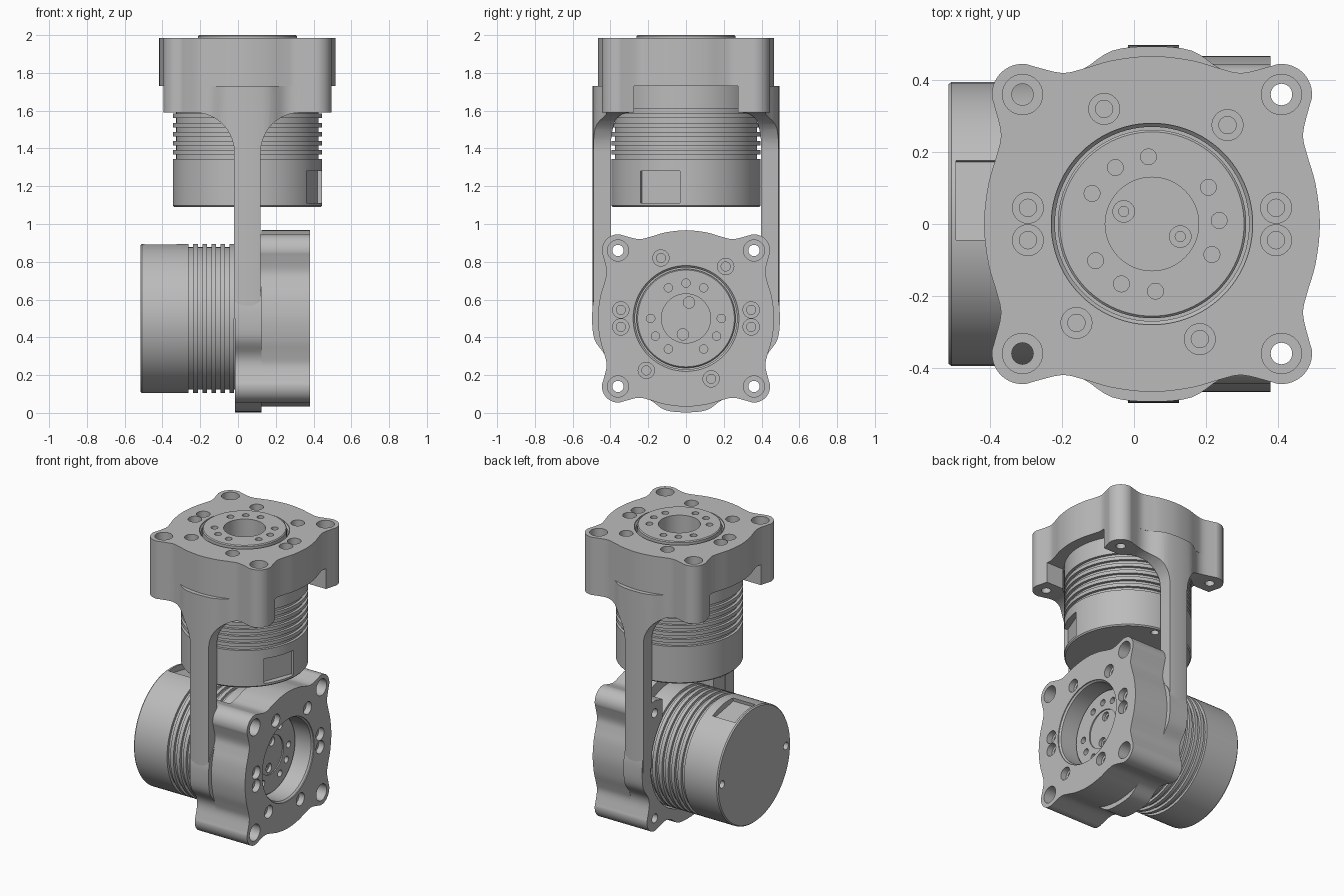
import bpy
import bmesh
from math import sin, cos, pi, radians
from mathutils import Matrix, Vector

if "Cube" in bpy.data.objects:
    bpy.data.objects.remove(bpy.data.objects["Cube"])

grey = bpy.data.materials.new("machined grey")
grey.use_nodes = True
COLOUR = (0.5, 0.5, 0.5, 1)
grey.diffuse_color = COLOUR
grey.node_tree.nodes["Principled BSDF"].inputs["Base Color"].default_value = COLOUR

parts = []


def make(name, bm):
    bmesh.ops.recalc_face_normals(bm, faces=bm.faces)
    me = bpy.data.meshes.new(name)
    bm.to_mesh(me)
    bm.free()
    ob = bpy.data.objects.new(name, me)
    bpy.context.scene.collection.objects.link(ob)
    me.materials.append(grey)
    return ob


def lathe(name, profile, steps=96):
    """Revolve (radius, height) points around z."""
    bm = bmesh.new()
    vs = [bm.verts.new((r, 0, z)) for r, z in profile]
    es = [bm.edges.new(pair) for pair in zip(vs, vs[1:])]
    bmesh.ops.spin(bm, geom=vs + es, cent=(0, 0, 0), axis=(0, 0, 1),
                   angle=2 * pi, steps=steps)
    bmesh.ops.remove_doubles(bm, verts=bm.verts, dist=1e-5)
    return make(name, bm)


def prism(name, outline, z0, z1):
    bm = bmesh.new()
    face = bm.faces.new([bm.verts.new((x, y, z0)) for x, y in outline])
    top = bmesh.ops.extrude_face_region(bm, geom=[face])["geom"]
    bmesh.ops.translate(bm, vec=(0, 0, z1 - z0),
                        verts=[v for v in top if isinstance(v, bmesh.types.BMVert)])
    return make(name, bm)


def box(x0, x1, y0, y1, z0, z1):
    return prism("cutter", [(x0, y0), (x1, y0), (x1, y1), (x0, y1)], z0, z1)


def pins(spots, radius, z0, z1):
    """Round cutters at the given places."""
    bm = bmesh.new()
    for x, y in spots:
        bmesh.ops.create_cone(bm, cap_ends=True, segments=32, radius1=radius,
                              radius2=radius, depth=z1 - z0,
                              matrix=Matrix.Translation((x, y, (z0 + z1) / 2)))
    return make("cutter", bm)


def carve(ob, cutter, operation="DIFFERENCE"):
    mod = ob.modifiers.new("carve", "BOOLEAN")
    mod.operation, mod.object, mod.solver = operation, cutter, "EXACT"
    bpy.context.view_layer.update()
    done = ob.evaluated_get(bpy.context.evaluated_depsgraph_get())
    me = bpy.data.meshes.new_from_object(done)
    ob.modifiers.clear()
    ob.data = me
    bpy.data.objects.remove(cutter)


def place(ob, matrix):
    ob.data.transform(matrix)
    parts.append(ob)


def polar(r, degrees):
    return r * cos(radians(degrees)), r * sin(radians(degrees))


BOSS = 0.36
CORNERS = [(sx * BOSS, sy * BOSS) for sx in (-1, 1) for sy in (-1, 1)]


def flange_outline(bulge):
    """Square of bowed sides with a round boss at each corner."""
    side = [(bulge, 0), (bulge - 0.012, 0.11), (0.432, 0.19), (0.42, 0.25)]
    arc = [(BOSS + x, BOSS + y) for x, y in (polar(0.085, a) for a in range(-25, 116, 20))]
    quarter = side + arc + [(y, x) for x, y in side[:0:-1]]
    ring = []
    for k in range(4):
        turn = Matrix.Rotation(k * pi / 2, 2)
        ring += [turn @ Vector(p) for p in quarter]
    out = []
    n = len(ring)
    for i in range(n):  # smooth curve through the points
        a, b, c, d = (ring[(i + j) % n] for j in (-1, 0, 1, 2))
        for t in (0, 0.25, 0.5, 0.75):
            out.append(0.5 * (2 * b + (c - a) * t + (2 * a - 5 * b + 4 * c - d) * t * t
                              + (3 * b - a - 3 * c + d) * t ** 3))
    return out


def actuator(label, matrix, pocket_angle, bolt_angle, screw_angle, raised):
    # Mounting flange with bore and counterbored holes
    flange = prism(label + "_flange", flange_outline(0.467), -0.255, 0)
    carve(flange, lathe("cutter", [(0, 0.05), (0.28, 0.05), (0.28, -0.006),
                                   (0.27, -0.016), (0.27, -0.16), (0, -0.16)]))
    holes = [(s * 0.345, y) for s in (-1, 1) for y in (-0.045, 0.045)]
    holes += [(s * x, s * y) for s in (-1, 1) for x, y in ((-0.133, 0.32), (0.21, 0.275))]
    for spots, wide, narrow, depth, end in ((CORNERS, 0.056, 0.03, 0.1, 0.3),
                                            (holes, 0.043, 0.024, 0.04, 0.12)):
        carve(flange, pins(spots, wide, -depth, 0.05))
        carve(flange, pins(spots, narrow, -end, 0.05))
    place(flange, matrix)

    # Output hub: raised ring or sunken disc
    floor, top = -0.135, (0.015 if raised else -0.127)
    hub = lathe(label + "_hub", [(0, floor), (0.13, floor), (0.13, top), (0.256, top),
                                 (0.262, top - 0.006), (0.262, -0.2), (0, -0.2)])
    bolts = [polar(0.187, bolt_angle + 120 * i + 30 * j) for i in range(3) for j in range(3)]
    carve(hub, pins(bolts, 0.022, top - 0.05, top + 0.05))
    screws = [polar(0.086, screw_angle + a) for a in (0, 180)]
    carve(hub, pins(screws, 0.03, floor - 0.02, floor + 0.05))
    carve(hub, pins(screws, 0.014, floor - 0.04, floor + 0.05))
    place(hub, matrix)

    # Motor housing with cooling fins
    profile = [(0, -0.25), (0.395, -0.25)]
    for k in range(6):
        z = -0.377 - 0.048 * k
        profile += [(0.395, z), (0.377, z), (0.377, z - 0.024), (0.395, z - 0.024)]
    profile += [(0.395, -0.888), (0.388, -0.896), (0, -0.896)]
    housing = lathe(label + "_housing", profile)
    pocket = box(0.355, 0.5, -0.112, 0.112, -0.875, -0.705)
    pocket.data.transform(Matrix.Rotation(radians(pocket_angle), 4, "Z"))
    carve(housing, pocket)
    back = [polar(0.345, pocket_angle + 100 + a) for a in (0, 180)]
    carve(housing, pins(back, 0.025, -1, -0.86))
    place(housing, matrix)


# Upper actuator points up, lower one points along +x
UPPER = Matrix.Translation((0.05, 0, 1.985))
LOWER = Matrix(((0, 0, 1, 0.38), (1, 0, 0, 0), (0, 1, 0, 0.5), (0, 0, 0, 1)))
actuator("upper", UPPER, -21, 93, 156, True)
actuator("lower", LOWER, 80, 60, 79, False)

# Bracket arms: flared at the top, straight below
half = [(0.6, -0.2), (0.6, -0.395)]
half += [(0.28 - x, -0.605 + y) for x, y in (polar(0.21, a) for a in range(90, -1, -9))]
half += [(0.07, -1.6)]
shape = half + [(-x, z) for x, z in reversed(half)]
arms = prism("bracket_arms", flange_outline(0.494), -1.485, -0.255)
silhouette = prism("cutter", shape, -1, 1)
silhouette.data.transform(Matrix.Rotation(pi / 2, 4, "X"))
carve(arms, silhouette, "INTERSECT")
carve(arms, pins([(0, 0)], 0.405, -2, 0))
carve(arms, box(-1, 1, -0.275, 0.275, -2, 0))
carve(arms, pins(CORNERS, 0.03, -0.5, 0))
place(arms, UPPER)

# Bracket cradle around the lower housing, open on top
cradle = prism("bracket_cradle", flange_outline(0.497), -0.396, -0.255)
carve(cradle, lathe("cutter", [(0, 0), (0.405, 0), (0.405, -1), (0, -1)]))
carve(cradle, box(-0.275, 0.275, 0, 1, -1, 0))
carve(cradle, pins(CORNERS, 0.03, -0.5, 0))
place(cradle, LOWER)

# Smooth curved walls, keep edges crisp
bpy.ops.object.select_all(action="DESELECT")
for ob in parts:
    ob.select_set(True)
bpy.context.view_layer.objects.active = parts[0]
bpy.ops.object.shade_smooth_by_angle(angle=radians(30))
